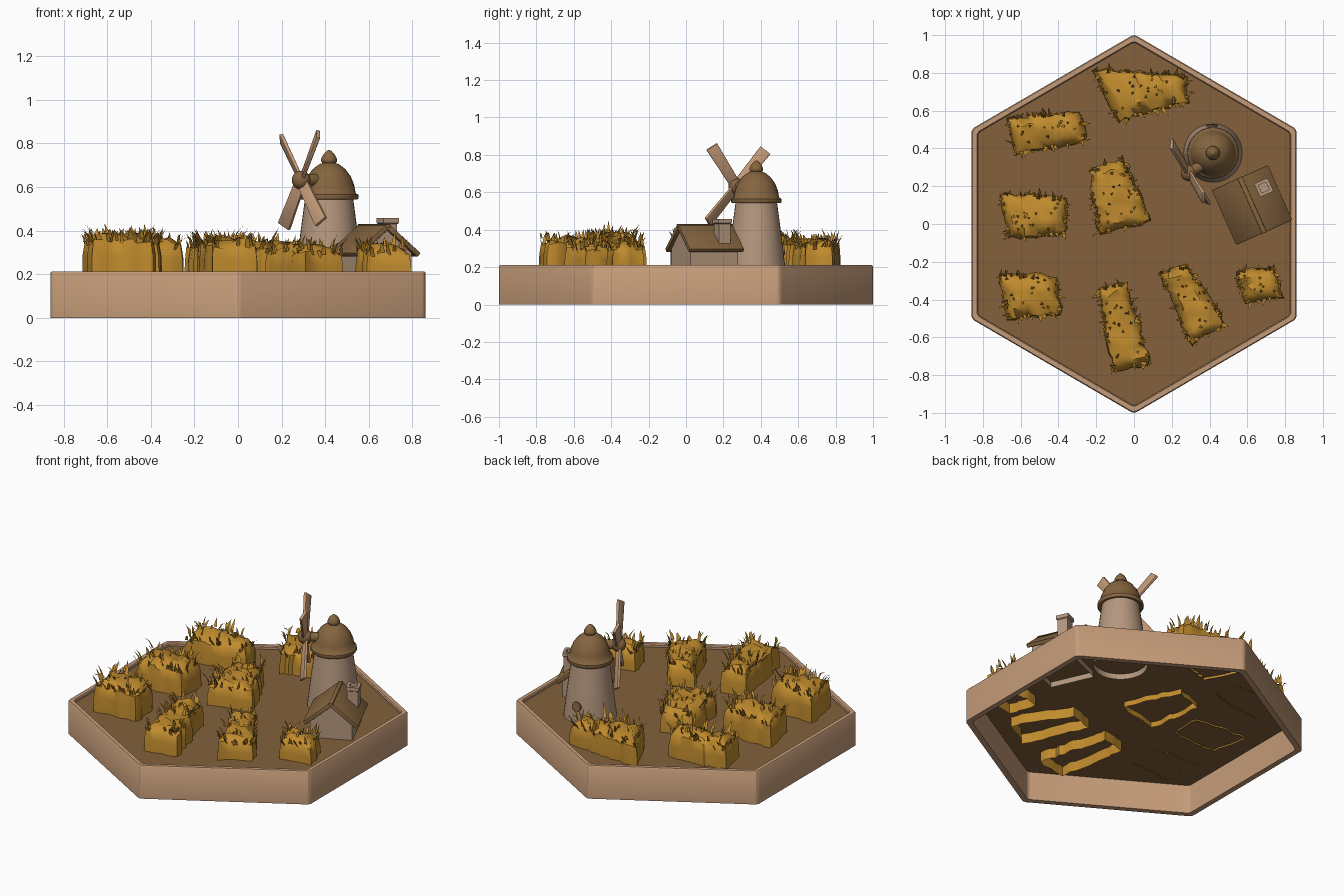
import bpy, bmesh, math, random
from mathutils import Vector, Matrix

random.seed(4)
if "Cube" in bpy.data.objects:
    bpy.data.objects.remove(bpy.data.objects["Cube"], do_unlink=True)


def material(name, r, g, b):
    m = bpy.data.materials.new(name)
    m.use_nodes = True
    m.diffuse_color = (r, g, b, 1)
    m.node_tree.nodes["Principled BSDF"].inputs["Base Color"].default_value = (r, g, b, 1)
    return m


TAN = material("tan wood", .56, .33, .19)
SOIL = material("brown soil", .23, .12, .043)
ROOF = material("brown roof", .235, .13, .05)
WALL = material("pale plaster", .46, .31, .21)
GOLD = material("golden crop", .53, .26, .027)


def finish(name, bm, mat, angle=40, recalc=True):
    if recalc:
        bmesh.ops.recalc_face_normals(bm, faces=bm.faces)
    me = bpy.data.meshes.new(name)
    bm.to_mesh(me)
    bm.free()
    me.materials.append(mat)
    me.shade_smooth()
    me.set_sharp_from_angle(angle=math.radians(angle))
    ob = bpy.data.objects.new(name, me)
    bpy.context.collection.objects.link(ob)
    return ob


def loft(name, loops, mat, close=False, caps=False, angle=40):
    """Skin a stack of point loops."""
    bm = bmesh.new()
    rings = [[bm.verts.new(p) for p in lp] for lp in loops]
    pairs = list(zip(rings, rings[1:])) + ([(rings[-1], rings[0])] if close else [])
    for a, b in pairs:
        for i in range(len(a)):
            j = (i + 1) % len(a)
            bm.faces.new((a[i], a[j], b[j], b[i]))
    if caps:
        bm.faces.new(rings[0])
        bm.faces.new(rings[-1])
    return finish(name, bm, mat, angle)


def hexagon(radius, z, arc=.035):
    """Hexagon with rounded corners, points towards +y and -y."""
    pts = []
    for k in range(6):
        a = math.radians(90 + 60 * k)
        d = radius - arc / math.cos(math.pi / 6)
        for s in (-30, -15, 0, 15, 30):
            t = a + math.radians(s)
            pts.append((.99 * (d * math.cos(a) + arc * math.cos(t)),
                        d * math.sin(a) + arc * math.sin(t), z))
    return pts


def circle(c, radius, z, n=32):
    return [(c[0] + radius * math.cos(2 * math.pi * i / n),
             c[1] + radius * math.sin(2 * math.pi * i / n), z) for i in range(n)]


def block(name, size, matrix, mat, taper=1, bevel=.004):
    """Box in a local frame; taper scales the +z end in x and y."""
    bm = bmesh.new()
    bmesh.ops.create_cube(bm, size=1)
    for v in bm.verts:
        k = taper if v.co.z > 0 else 1
        v.co = Vector((v.co.x * size[0] * k, v.co.y * size[1] * k, v.co.z * size[2]))
    bmesh.ops.bevel(bm, geom=list(bm.edges), offset=bevel, segments=2, affect='EDGES', profile=.5)
    bm.transform(matrix)
    return finish(name, bm, mat)


# Hexagonal tray, open underneath, with the soil plate near its top
loft("tray_rim", [hexagon(r, z) for r, z in
                  ((1.004, 0), (1.004, .205), (.998, .212), (.97, .212), (.964, .206), (.964, 0))],
     TAN, close=True)
loft("soil", [hexagon(.966, .185), hexagon(.966, .193)], SOIL, caps=True)

# Mill tower and domed cap
MILL = Vector((.418, .376, 0))
loft("mill_tower", [circle(MILL, r, z) for r, z in ((.157, .15), (.155, .2), (.133, .38), (.109, .56))], WALL)
loft("mill_cap", [circle(MILL, r, z) for r, z in
                  ((.1, .55), (.13, .542), (.136, .55), (.134, .565), (.122, .572), (.115, .61), (.099, .65),
                   (.075, .682), (.047, .704), (.03, .71), (.037, .718), (.036, .73), (.027, .748),
                   (.012, .765), (.003, .77))], ROOF, caps=True, angle=50)

# Round window on the back of the tower
bm = bmesh.new()
bmesh.ops.create_cone(bm, cap_ends=True, segments=20, radius1=.03, radius2=.03, depth=.02)
bm.transform(Matrix.Translation(MILL + Vector((-.005, .141, .295))) @ Matrix.Rotation(math.radians(-83), 4, 'X'))
finish("tower_window", bm, ROOF)

# Sail hub, shaft and four pitched sails
HUB = Vector((.29, .27, .632))
axis = Vector((-.86, -.51, 0)).normalized()
side = Vector((.51, -.86, 0)).normalized()
up = Vector((0, 0, 1))
bm = bmesh.new()
bmesh.ops.create_uvsphere(bm, u_segments=20, v_segments=12, radius=.043)
bm.transform(Matrix.Translation(HUB))
finish("sail_hub", bm, ROOF)
bm = bmesh.new()
bmesh.ops.create_cone(bm, cap_ends=True, segments=16, radius1=.028, radius2=.028, depth=.14)
bm.transform(Matrix.Translation(HUB - axis * .06) @ axis.to_track_quat('Z', 'Y').to_matrix().to_4x4())
finish("sail_shaft", bm, ROOF)
for n, deg in enumerate((36, 137, 216, 317)):
    a = math.radians(deg)
    out = side * math.sin(a) + up * math.cos(a)
    across = out.cross(axis)
    frame = Matrix((across, axis, out)).transposed().to_4x4()
    spin = Matrix.Rotation(math.radians(25), 4, 'Z')
    block(f"sail_{n + 1}", (.056, .015, .235), Matrix.Translation(HUB + out * .145) @ frame @ spin, TAN, taper=1.2)

# Cottage: local x runs across the ridge, local y along it
HOUSE = Matrix.Translation((.625, .1, 0)) @ Matrix.Rotation(math.radians(24), 4, 'Z')
bm = bmesh.new()
gable = ((-.125, .15), (.125, .15), (.125, .3), (0, .405), (-.125, .3))
ends = [[bm.verts.new((x, y, z)) for x, z in gable] for y in (-.138, .138)]
for i in range(1, 5):
    j = (i + 1) % 5
    bm.faces.new((ends[0][i], ends[0][j], ends[1][j], ends[1][i]))
for e in ends:
    bm.faces.new(e)
bm.transform(HOUSE)
finish("cottage_walls", bm, WALL, 20)
for s, label in ((-1, "left"), (1, "right")):
    tilt = Matrix.Rotation(s * math.radians(40), 4, 'Y')
    block("roof_slab_" + label, (.2, .318, .024),
          HOUSE @ Matrix.Translation((s * .08, 0, .352)) @ tilt, ROOF)
block("roof_ridge", (.026, .322, .018), HOUSE @ Matrix.Translation((0, 0, .421)), ROOF)


def square(half, z):
    return [HOUSE @ Vector((.095 + x * half, .06 + y * half, z))
            for x, y in ((-1, -1), (1, -1), (1, 1), (-1, 1))]


loft("chimney", [square(h, z) for h, z in
                 ((.033, .29), (.033, .43), (.039, .435), (.039, .458), (.022, .458), (.022, .40))],
     WALL, caps=True, angle=20)


# Crop patches: ragged blocks with leaves curling out of the top and sides
def leaf(bm, base, lean, length, width):
    across = lean.cross(up).normalized() * width
    mid = base + lean * length * .3 + up * length * .55
    tip = base + lean * length * .75 + up * length * random.uniform(.6, 1.1)
    p = [bm.verts.new(q) for q in (base - across, base + across, mid + across * .7, mid - across * .7, tip)]
    bm.faces.new((p[0], p[1], p[2], p[3]))
    bm.faces.new((p[3], p[2], p[4]))


def crop(name, quad, bottom, top):
    c = [Vector((x, y, 0)) for x, y in quad]
    center = sum(c, Vector()) / 4
    long_u = max(4, round((c[1] - c[0]).length / .035))
    long_v = max(4, round((c[2] - c[1]).length / .035))

    def at(u, v):
        return c[0].lerp(c[1], u).lerp(c[3].lerp(c[2], u), v)

    bm = bmesh.new()
    grid = []
    for j in range(long_v + 1):
        row = []
        for i in range(long_u + 1):
            edge = i in (0, long_u) or j in (0, long_v)
            p = at(i / long_u, j / long_v)
            p += Vector((random.uniform(-.01, .01), random.uniform(-.01, .01), 0))
            p.z = top + random.uniform(-.012, .018) - (.03 if edge else 0)
            row.append(bm.verts.new(p))
        grid.append(row)
    for j in range(long_v):
        for i in range(long_u):
            bm.faces.new((grid[j][i], grid[j][i + 1], grid[j + 1][i + 1], grid[j + 1][i]))
    # Drop the outer edge to form the sides
    rim = [e for e in bm.edges if e.is_boundary]
    for z, spread in ((top - .085, .01), (bottom, .002)):
        new = bmesh.ops.extrude_edge_only(bm, edges=rim)["geom"]
        for v in (g for g in new if isinstance(g, bmesh.types.BMVert)):
            v.co += (v.co - center).to_2d().normalized().to_3d() * spread
            v.co.z = z
        rim = [g for g in new if isinstance(g, bmesh.types.BMEdge)]
    bmesh.ops.recalc_face_normals(bm, faces=bm.faces)
    # Leaves around the edge, then sparse leaves on top
    for k in range(4):
        a, b = c[k], c[(k + 1) % 4]
        normal = (a - b).cross(up).normalized()
        if normal.dot(a - center) < 0:
            normal = -normal
        for i in range(round((b - a).length / .024)):
            base = a.lerp(b, random.random()) + normal * random.uniform(-.015, .004)
            base.z = top - random.uniform(.0, .05)
            lean = (normal + (b - a).normalized() * random.uniform(-.9, .9)).normalized()
            leaf(bm, base, lean * random.uniform(.3, 1), random.uniform(.04, .075), random.uniform(.006, .013))
    for i in range(long_u * long_v // 3):
        base = at(random.uniform(.1, .9), random.uniform(.1, .9))
        base.z = top - .005
        t = random.uniform(0, 6.28)
        leaf(bm, base, Vector((math.cos(t), math.sin(t), 0)) * .4, random.uniform(.035, .06), .009)
    finish(name, bm, GOLD, 50, recalc=False)


patches = {
    "crop_back": (((-.21, .82), (.27, .78), (.28, .65), (-.08, .55)), .17, .34),
    "crop_back_right": (((-.66, .56), (-.29, .59), (-.26, .44), (-.63, .37)), .18, .355),
    "crop_middle_right": (((-.7, .16), (-.36, .13), (-.37, -.05), (-.66, -.07)), .175, .365),
    "crop_front_right": (((-.71, -.27), (-.42, -.28), (-.39, -.47), (-.66, -.5)), .18, .375),
    "crop_center": (((-.23, .28), (-.06, .34), (.08, .02), (-.18, -.05)), .15, .34),
    "crop_front": (((-.18, -.35), (-.04, -.31), (.08, -.74), (-.11, -.77)), .12, .355),
    "crop_front_left": (((.14, -.26), (.29, -.23), (.48, -.53), (.3, -.63)), .12, .325),
    "crop_left": (((.55, -.26), (.73, -.23), (.78, -.38), (.59, -.42)), .12, .325),
}
for patch, (quad, bottom, top) in patches.items():
    crop(patch, quad, bottom, top)
